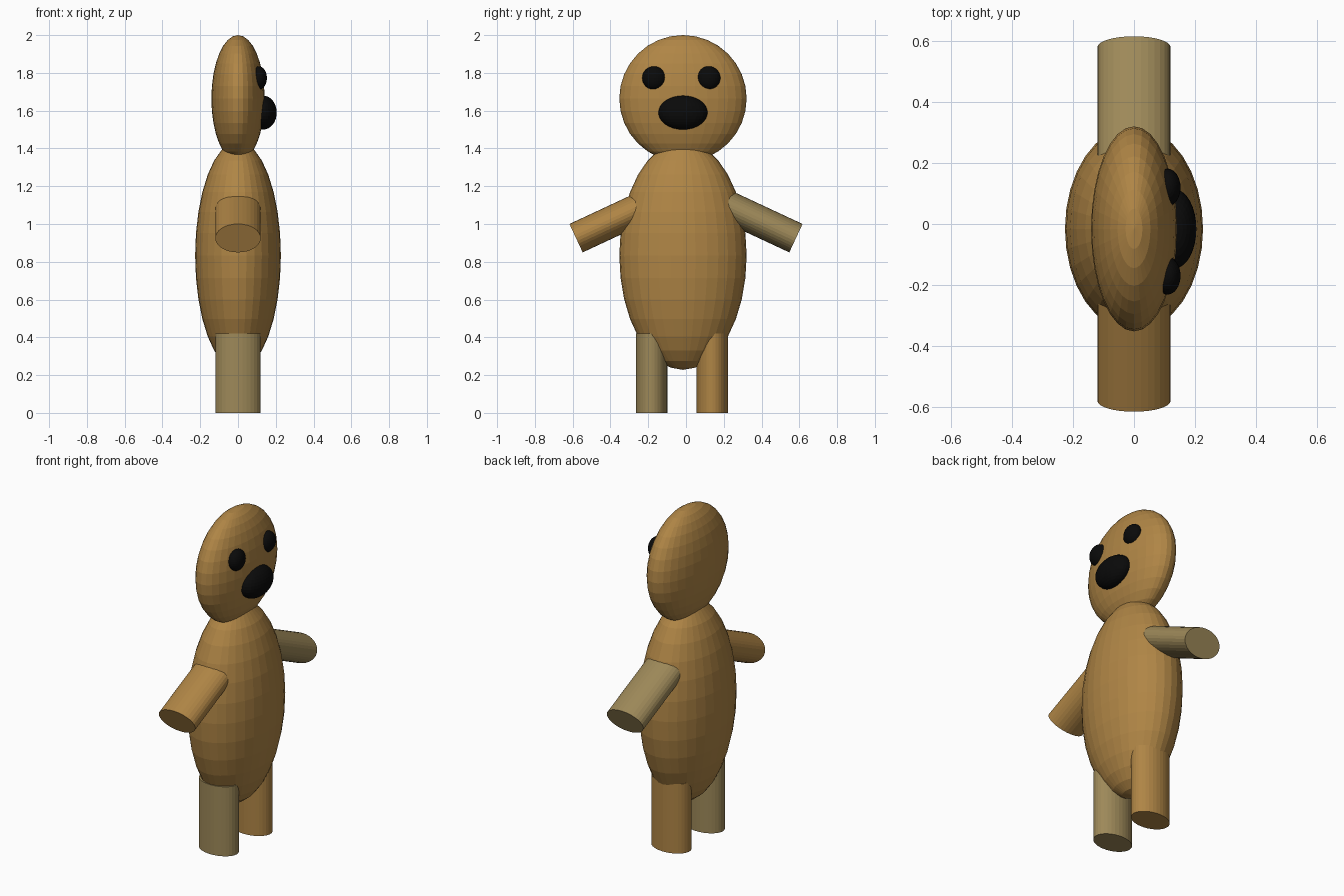
import bpy
import math

cube = bpy.data.objects.get("Cube")
if cube:
    bpy.data.objects.remove(cube, do_unlink=True)


def material(name, rgb):
    mat = bpy.data.materials.new(name)
    mat.use_nodes = True
    mat.diffuse_color = (*rgb, 1)
    mat.node_tree.nodes["Principled BSDF"].inputs["Base Color"].default_value = (*rgb, 1)
    return mat


BROWN = material("warm brown", (0.43, 0.235, 0.06))
TAN = material("olive tan", (0.34, 0.25, 0.1))
BLACK = material("black", (0.003, 0.003, 0.003))

MID = -0.016           # y of the body's middle line
LIMB = (0.12, 0.083)   # limb half-width and half-thickness


def finish(name, mat):
    ob = bpy.context.object
    ob.name = name
    ob.data.materials.append(mat)
    return ob


def ellipsoid(name, centre, radii, mat):
    bpy.ops.mesh.primitive_uv_sphere_add(segments=32, ring_count=16, location=centre)
    finish(name, mat).scale = radii


def limb(name, centre, length, tilt, mat):
    """Oval cylinder, tilted about the x axis."""
    bpy.ops.mesh.primitive_cylinder_add(vertices=32, location=centre, rotation=(tilt, 0, 0))
    finish(name, mat).scale = (*LIMB, length / 2)


# Body and flattened head
ellipsoid("body", (0, MID, 0.833), (0.227, 0.337, 0.605), BROWN)
ellipsoid("head", (0, MID, 1.664), (0.141, 0.337, 0.336), BROWN)

# Face, on the +x side
ellipsoid("muzzle", (0.133, MID, 1.59), (0.072, 0.13, 0.09), BLACK)
for side, y in (("left", 0.12), ("right", -0.17)):
    ellipsoid(side + "_eye", (0.11, y, 1.773), (0.043, 0.062, 0.062), BLACK)

# Straight legs
limb("left_leg", (0, 0.139, 0.21), 0.42, 0, BROWN)
limb("right_leg", (0, -0.182, 0.21), 0.42, 0, TAN)

# Arms slope down and outward from the shoulders
ARM, SLOPE = 0.42, math.radians(25)
for side, sign, mat in (("left", 1, TAN), ("right", -1, BROWN)):
    hand_y, hand_z = sign * 0.582, 0.925
    centre = (0,
              hand_y - sign * math.cos(SLOPE) * ARM / 2,
              hand_z + math.sin(SLOPE) * ARM / 2)
    limb(side + "_arm", centre, ARM, sign * (math.pi / 2 - SLOPE), mat)
